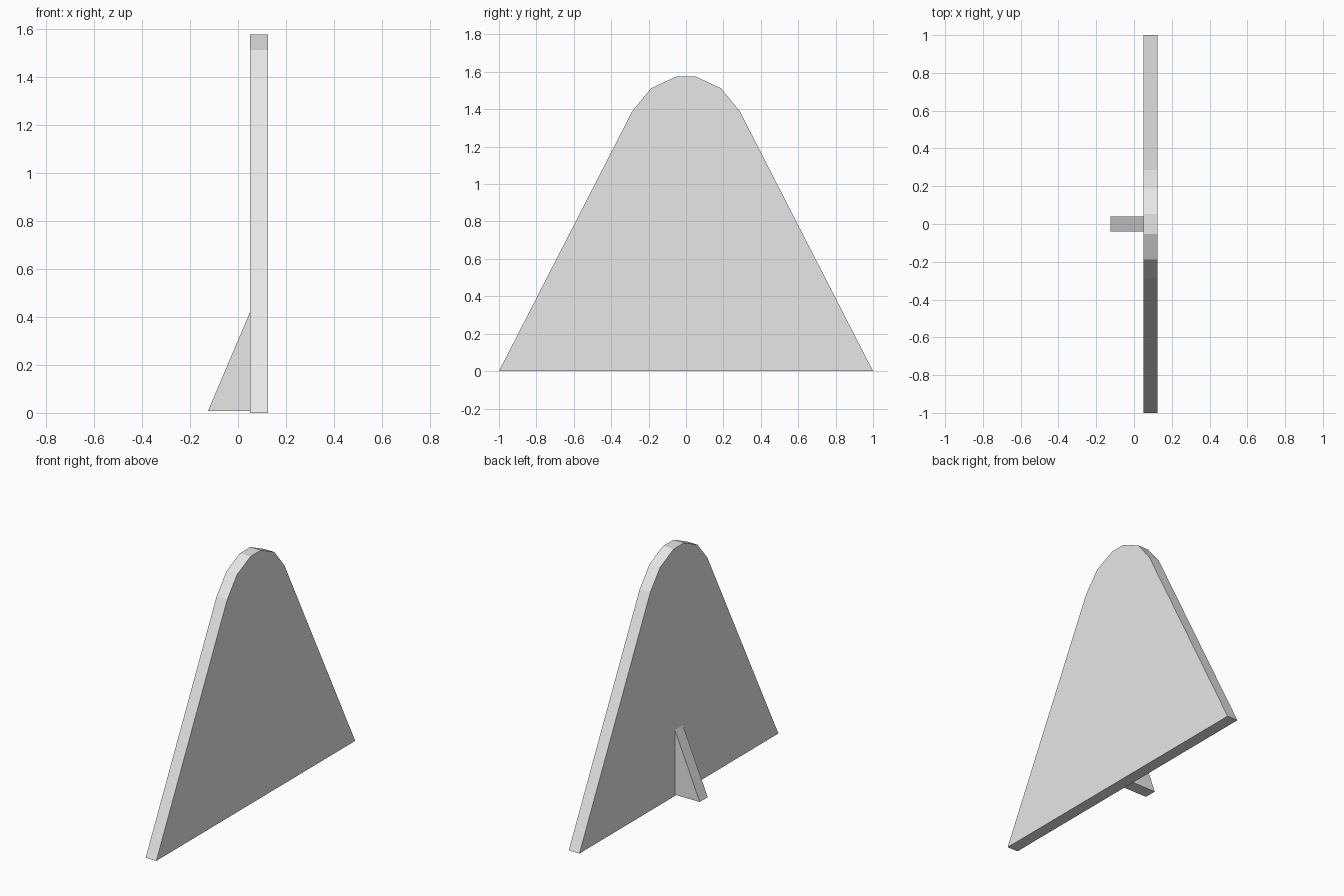
import bpy
import bmesh
from mathutils import Vector

cube = bpy.data.objects.get("Cube")
if cube:
    bpy.data.objects.remove(cube, do_unlink=True)

# Plain grey used on every part
grey = bpy.data.materials.new("light_grey")
grey.use_nodes = True
colour = (0.8, 0.8, 0.8, 1.0)
grey.diffuse_color = colour
grey.node_tree.nodes["Principled BSDF"].inputs["Base Color"].default_value = colour


def extruded_part(name, outline, offset):
    """Extrude a flat outline along an offset into a closed solid."""
    bm = bmesh.new()
    face = bm.faces.new([bm.verts.new(p) for p in outline])
    result = bmesh.ops.extrude_face_region(bm, geom=[face], use_keep_orig=True)
    moved = [v for v in result["geom"] if isinstance(v, bmesh.types.BMVert)]
    bmesh.ops.translate(bm, verts=moved, vec=Vector(offset))
    bmesh.ops.recalc_face_normals(bm, faces=bm.faces)
    mesh = bpy.data.meshes.new(name)
    bm.to_mesh(mesh)
    bm.free()
    mesh.materials.append(grey)
    obj = bpy.data.objects.new(name, mesh)
    bpy.context.collection.objects.link(obj)
    return obj


# Upright panel: half profile mirrored across y, rounded at the top
panel_x, panel_thickness = 0.05, 0.075
half = [(1.0, 0.0), (0.287, 1.39), (0.187, 1.512), (0.052, 1.575)]
profile = half + [(-y, z) for y, z in reversed(half)]
extruded_part("panel", [(panel_x, y, z) for y, z in profile],
              (panel_thickness, 0, 0))

# Triangular support foot behind the panel
foot_half_width = 0.04
foot = [(-0.125, 0.008), (panel_x, 0.008), (panel_x, 0.42)]
extruded_part("support_foot", [(x, -foot_half_width, z) for x, z in foot],
              (0, 2 * foot_half_width, 0))
